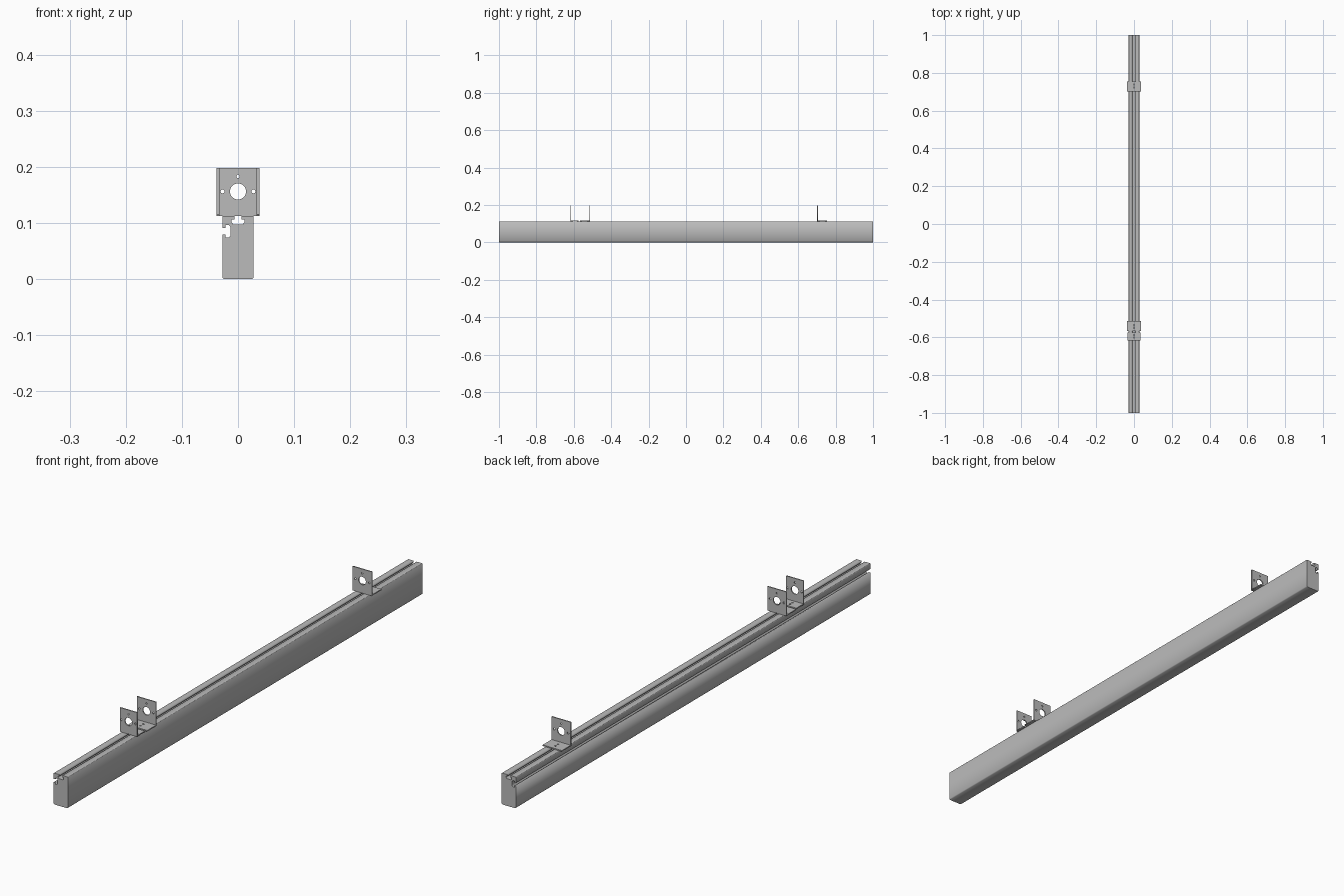
import bpy, math
from mathutils import Matrix

if "Cube" in bpy.data.objects:
    bpy.data.objects.remove(bpy.data.objects["Cube"])

steel = bpy.data.materials.new("light_grey_metal")
steel.use_nodes = True
grey = (0.5, 0.5, 0.5, 1)
steel.diffuse_color = grey
steel.node_tree.nodes["Principled BSDF"].inputs["Base Color"].default_value = grey


def circle(cx, cy, r, n=24):
    return [(cx + r * math.cos(math.tau * i / n), cy + r * math.sin(math.tau * i / n))
            for i in range(n)]


def rect(x0, x1, y0, y1):
    return [(x0, y0), (x1, y0), (x1, y1), (x0, y1)]


def extrude(name, loops, thickness, matrix):
    """Fill an outline with its holes, give it thickness and turn it into a mesh."""
    curve = bpy.data.curves.new(name, "CURVE")
    curve.dimensions = "2D"
    curve.fill_mode = "BOTH"
    curve.extrude = thickness / 2
    for loop in loops:
        spline = curve.splines.new("POLY")
        spline.points.add(len(loop) - 1)
        for point, (x, y) in zip(spline.points, loop):
            point.co = (x, y, 0, 1)
        spline.use_cyclic_u = True
    temp = bpy.data.objects.new(name + "_outline", curve)
    bpy.context.collection.objects.link(temp)
    graph = bpy.context.evaluated_depsgraph_get()
    mesh = bpy.data.meshes.new_from_object(temp.evaluated_get(graph))
    bpy.data.objects.remove(temp)
    mesh.transform(matrix)
    mesh.materials.clear()
    mesh.materials.append(steel)
    obj = bpy.data.objects.new(name, mesh)
    bpy.context.collection.objects.link(obj)
    return obj


UPRIGHT = Matrix.Rotation(math.pi / 2, 4, "X")
W, H, C = 0.028, 0.112, 0.003      # half width, height, corner chamfer
T = 0.004                          # sheet thickness

# Slot section as (offset along the face, depth below the face)
half = [(0.006, 0), (0.006, 0.006), (0.0115, 0.006), (0.0115, 0.011), (0.008, 0.015)]
slot = half + [(-a, d) for a, d in reversed(half)]

# Beam with a slot along the top and another along its right side
profile = [(C - W, 0), (W - C, 0), (W, C), (W, H - 0.001), (W - 0.001, H)]
profile += [(a, H - d) for a, d in slot]
profile += [(0.001 - W, H), (-W, H - 0.001)]
profile += [(d - W, 0.085 + a) for a, d in slot]
profile += [(-W, C)]
extrude("slotted_beam", [profile], 2, UPRIGHT)


def bracket(name, y, direction, half_width, reach):
    """Angle bracket: a drilled upright plate and a foot running along the beam."""
    plate = [rect(-half_width, half_width, H, 0.198),
             circle(0, 0.156, 0.0143, 32), circle(0, 0.183, 0.003, 12)]
    plate += [circle(s * 0.0275, 0.156, 0.0035, 12) for s in (-1, 1)]
    extrude(name + "_plate", plate, T,
            Matrix.Translation((0, y + direction * T / 2, 0)) @ UPRIGHT)
    start, end = sorted((y + direction * T, y + direction * reach))
    foot = [rect(-half_width, half_width, start, end)]
    foot += [circle(0, y + direction * reach * f, 0.0035, 12) for f in (0.4, 0.68)]
    extrude(name + "_foot", foot, T, Matrix.Translation((0, 0, H + T / 2)))


bracket("front_bracket", -0.618, 1, 0.034, 0.044)
bracket("middle_bracket", -0.513, -1, 0.038, 0.054)
bracket("rear_bracket", 0.701, 1, 0.038, 0.054)
